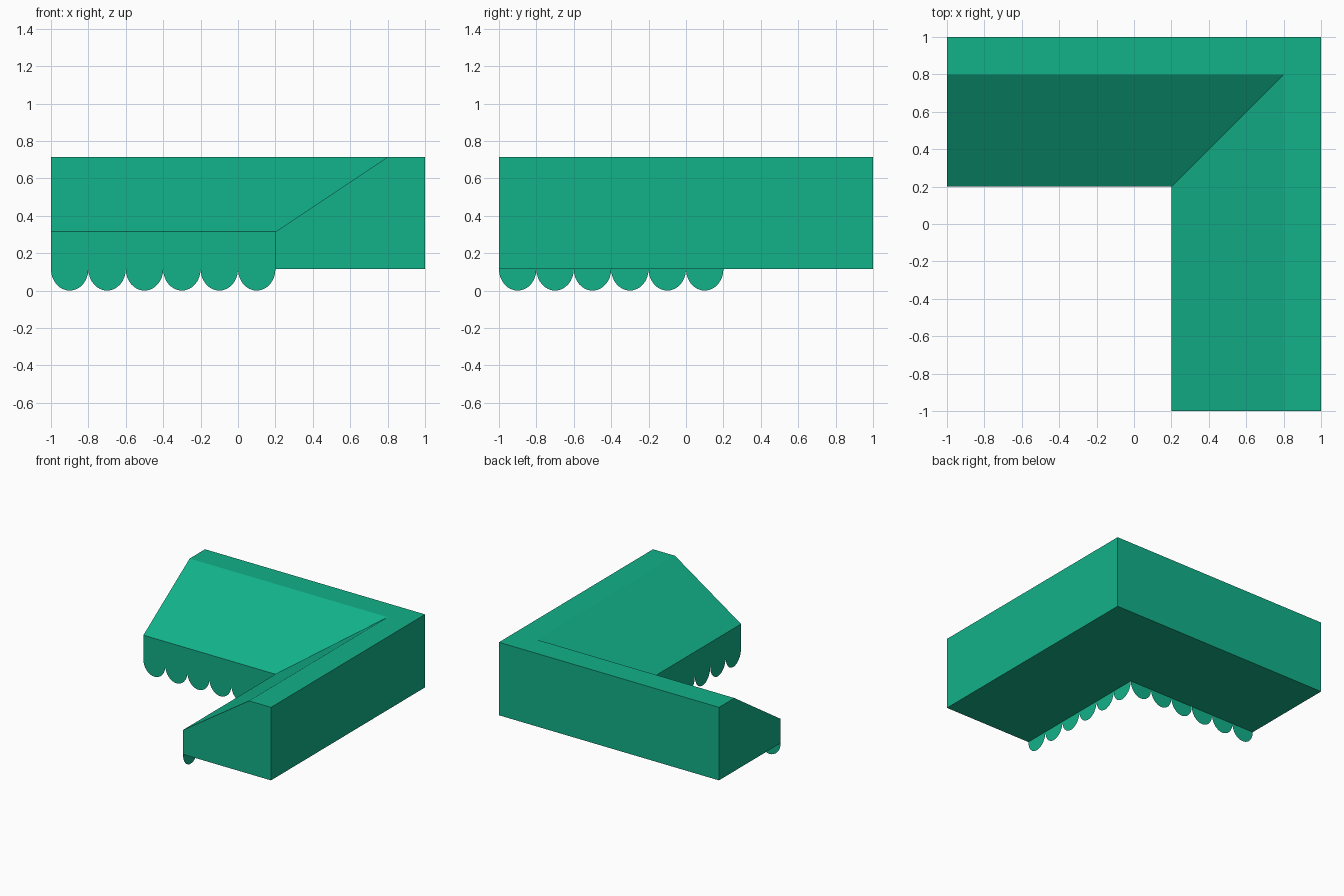
import bpy, bmesh, math

if "Cube" in bpy.data.objects:
    bpy.data.objects.remove(bpy.data.objects["Cube"])

green = bpy.data.materials.new("awning_green")
green.diffuse_color = (0.006, 0.44, 0.25, 1)
green.use_nodes = True
green.node_tree.nodes["Principled BSDF"].inputs["Base Color"].default_value = green.diffuse_color


def make_object(name, bm):
    mesh = bpy.data.meshes.new(name)
    bm.to_mesh(mesh)
    bm.free()
    mesh.materials.append(green)
    obj = bpy.data.objects.new(name, mesh)
    bpy.context.collection.objects.link(obj)
    return obj


BASE, LIP, TOP = 0.115, 0.315, 0.715

# Awning body: one cross-section swept around the mitred inside corner
profile = [(0.2, BASE), (0.2, LIP), (0.8, TOP), (1.0, TOP), (1.0, BASE)]
bm = bmesh.new()
rings = [[bm.verts.new(place(d, z)) for d, z in profile] for place in (
    lambda d, z: (-1, d, z),
    lambda d, z: (d, d, z),
    lambda d, z: (d, -1, z))]
n = len(profile)
for a, b in zip(rings, rings[1:]):
    for i in range(n):
        j = (i + 1) % n
        bm.faces.new((a[i], a[j], b[j], b[i]))
bm.faces.new(rings[0])
bm.faces.new(rings[-1])
bmesh.ops.recalc_face_normals(bm, faces=bm.faces)
make_object("awning_body", bm)


# Scalloped valance: six thin rounded flaps hanging from each front edge
def valance(name, place, flip):
    bm = bmesh.new()
    for k in range(6):
        centre = -0.9 + 0.2 * k
        verts = []
        for s in range(17):
            t = math.pi + math.pi * s / 16
            verts.append(bm.verts.new(place(centre + 0.1 * math.cos(t),
                                            BASE + BASE * math.sin(t))))
        bm.faces.new(verts[::-1] if flip else verts)
    make_object(name, bm)


valance("back_valance", lambda u, z: (u, 0.2, z), False)
valance("side_valance", lambda u, z: (0.2, u, z), True)
